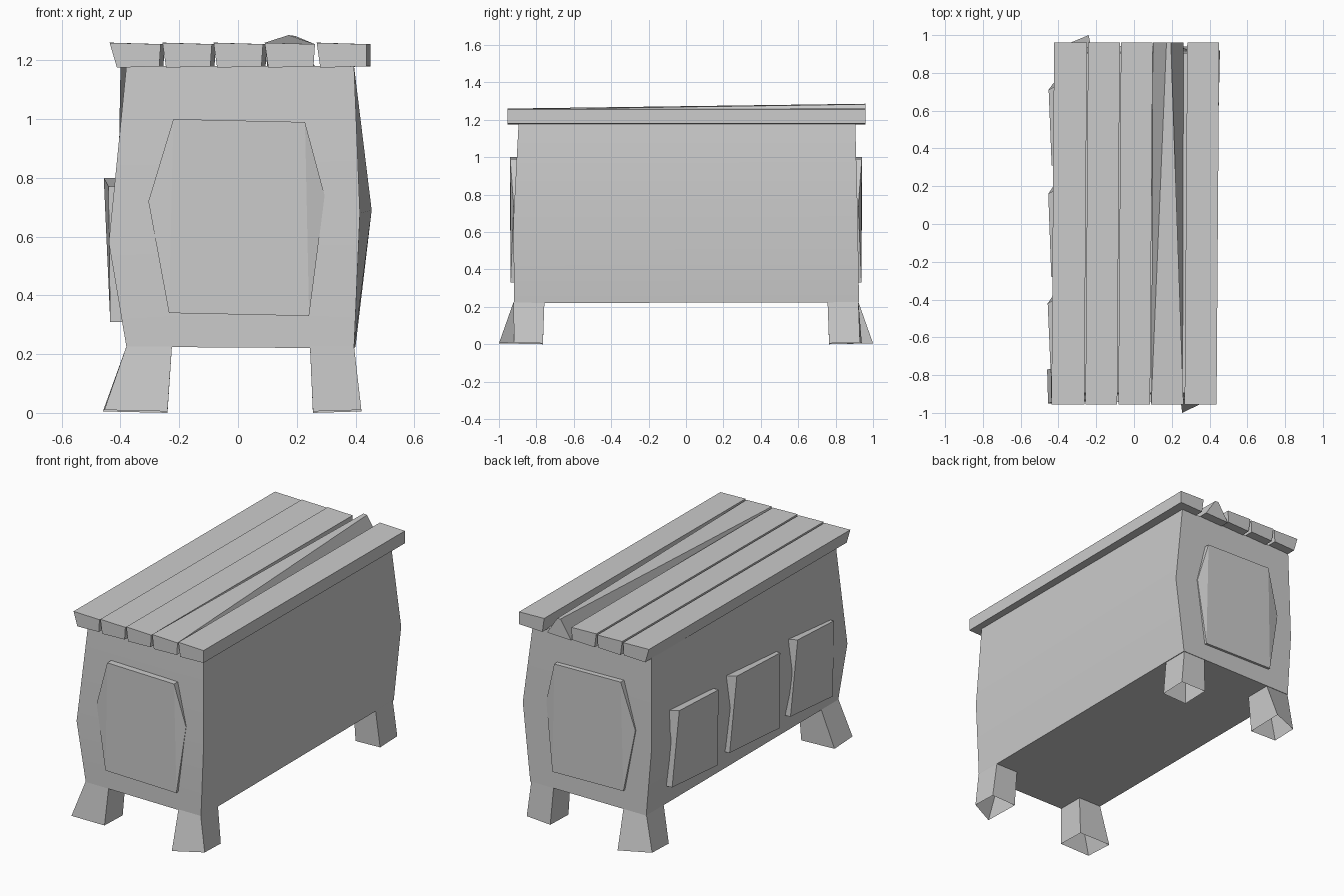
import bpy, bmesh, math

if "Cube" in bpy.data.objects:
    bpy.data.objects.remove(bpy.data.objects["Cube"])


def make(name, verts, faces, angle=35):
    me = bpy.data.meshes.new(name)
    bm = bmesh.new()
    vs = [bm.verts.new(v) for v in verts]
    for f in faces:
        bm.faces.new([vs[i] for i in f])
    bmesh.ops.recalc_face_normals(bm, faces=bm.faces)
    bm.to_mesh(me)
    bm.free()
    ob = bpy.data.objects.new(name, me)
    bpy.context.collection.objects.link(ob)
    bpy.ops.object.select_all(action='DESELECT')
    ob.select_set(True)
    bpy.context.view_layer.objects.active = ob
    bpy.ops.object.shade_smooth_by_angle(angle=math.radians(angle))
    return ob


def loft(name, rings, caps=True):
    """Join equal-length rings of points with quads, optionally capped."""
    n = len(rings[0])
    faces = [(r * n + i, r * n + (i + 1) % n, (r + 1) * n + (i + 1) % n, (r + 1) * n + i)
             for r in range(len(rings) - 1) for i in range(n)]
    if caps:
        last = (len(rings) - 1) * n
        faces += [tuple(range(n)), tuple(range(last, last + n))]
    return make(name, [p for ring in rings for p in ring], faces)


# Body: crooked box with bulging corners
loft("body", [
    [(-.38, -.92, .225), (.395, -.92, .22), (.40, .925, .225), (-.38, .925, .225)],
    [(-.44, -.922, .58), (.415, -.922, .68), (.455, .918, .69), (-.41, .918, .62)],
    [(-.38, -.895, 1.18), (.395, -.895, 1.18), (.395, .905, 1.18), (-.40, .905, 1.18)],
])

# Splayed hollow legs: foot outline as outer-end, inner-end, inner, outer
feet = {
    "front_left_leg": (-1, -1, [(-.455, -.95), (-.24, -.94), (-.24, -.765), (-.46, -.77)]),
    "front_right_leg": (1, -1, [(.42, -.92), (.255, -1.0), (.255, -.765), (.42, -.765)]),
    "back_left_leg": (-1, 1, [(-.42, .925), (-.24, 1.0), (-.24, .765), (-.42, .765)]),
    "back_right_leg": (1, 1, [(.42, .93), (.255, .94), (.255, .765), (.42, .765)]),
}
for name, (sx, sy, foot) in feet.items():
    xi = .245 if sx > 0 else .225
    xo = .395 if sx > 0 else .38
    top = [(sx * xo, sy * .922, .226), (sx * xi, sy * .922, .226),
           (sx * xi, sy * .757, .226), (sx * xo, sy * .757, .226)]
    z = [.01, .005, 0, .005]
    loft(name, [[(x, y, h) for (x, y), h in zip(foot, z)], top], caps=False)

# Roof planks running front to back, slightly skewed
edges = [-.44, -.26, -.086, .088, .265, .44]
for i in range(5):
    a, b = edges[i] + .003, edges[i + 1] - .003
    la, rb = (.025 if i == 0 else .012), (-.005 if i < 4 else 0)
    front = [(a + la, 1.175), (b + rb, 1.18), (b, 1.255), (a, 1.26)]
    back = [(x + .014, z) for x, z in front]
    if i == 3:  # warped plank rising to a ridge at the back
        back = [(.10, 1.175), (.262, 1.18), (.195, 1.283), (.172, 1.286)]
    loft(f"roof_plank_{i + 1}", [[(x, -.955, z) for x, z in front],
                                 [(x, .96, z) for x, z in back]])

# End panels: raised quad with side points folded back
for name, s in (("front_panel", -1), ("back_panel", 1)):
    outline = [(-.22, .942, 1.0), (.228, .94, .99), (.295, .921, .74),
               (.242, .938, .33), (-.235, .938, .34), (-.305, .922, .72)]
    verts = [(x, s * y, z) for x, y, z in outline] + [(x, s * .89, z) for x, y, z in outline]
    faces = [(0, 1, 3, 4), (1, 2, 3), (0, 4, 5), tuple(range(6, 12))]
    faces += [(i, (i + 1) % 6, 6 + (i + 1) % 6, 6 + i) for i in range(6)]
    make(name, verts, faces, 12)

# Left side windows: wedge boxes whose rear top corner stands proud
for i, (yb, yf, dx) in enumerate([(.75, .31, 0), (.20, -.28, -.002), (-.38, -.79, -.005)]):
    loft(f"side_window_{i + 1}", [
        [(-.38, yb, .80), (-.38, yf, .77), (-.38, yf, .31), (-.38, yb, .34)],
        [(-.452 + dx, yb - .04, .80), (-.436 + dx, yf, .77),
         (-.430 + dx, yf, .31), (-.428 + dx, yb - .005, .34)],
    ])
